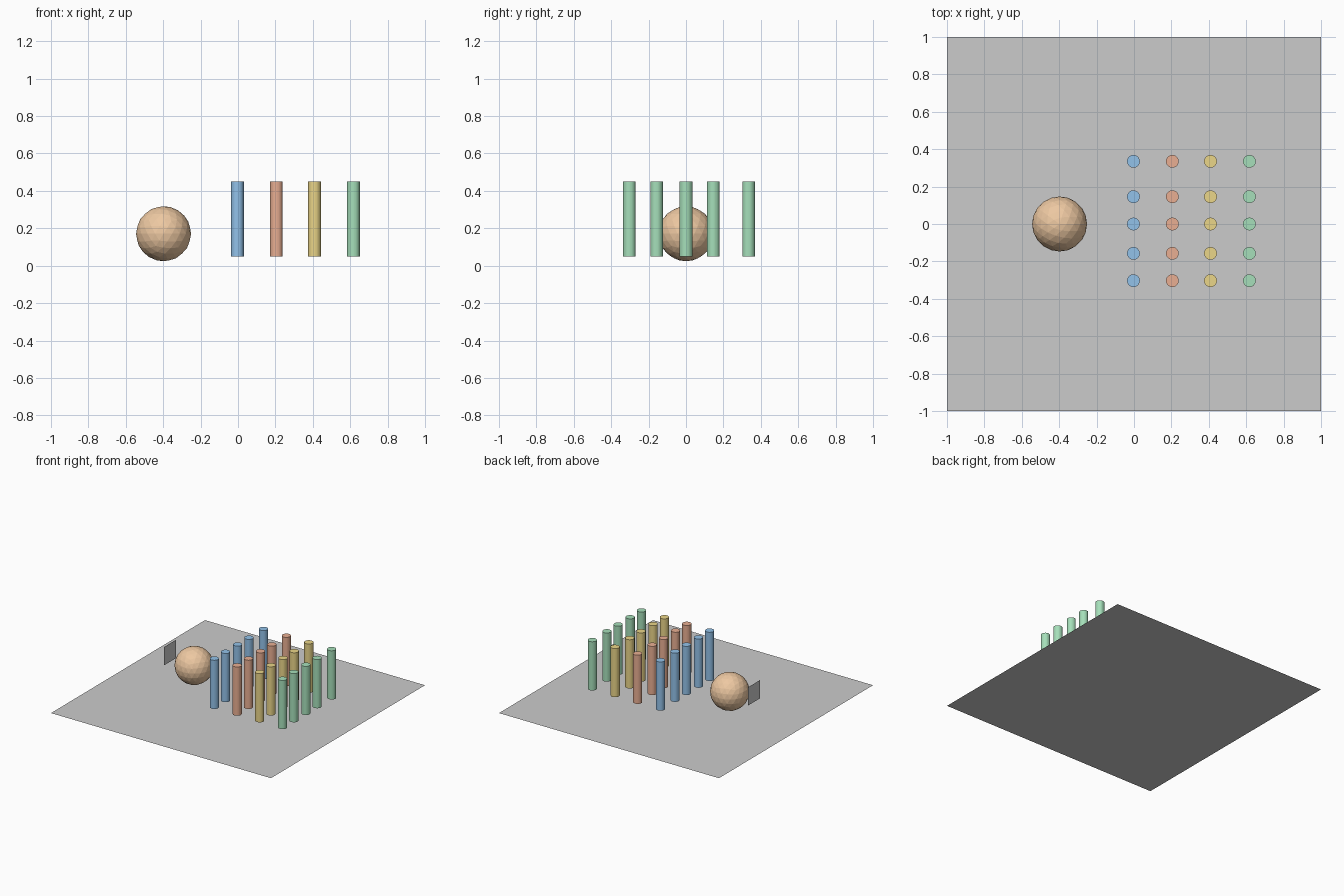
import bpy
from math import pi

if "Cube" in bpy.data.objects:
    bpy.data.objects.remove(bpy.data.objects["Cube"])


def material(name, rgb):
    mat = bpy.data.materials.new(name)
    mat.diffuse_color = (*rgb, 1)
    mat.use_nodes = True
    mat.node_tree.nodes["Principled BSDF"].inputs["Base Color"].default_value = mat.diffuse_color
    return mat


def finish(name, mat=None):
    obj = bpy.context.object
    obj.name = name
    if mat:
        obj.data.materials.append(mat)
    return obj


# Ground sheet
bpy.ops.mesh.primitive_plane_add(size=2, location=(0, 0, 0))
finish("ground_sheet")

# Small upright panel behind the ball, facing along x
bpy.ops.mesh.primitive_plane_add(size=0.15, location=(-0.618, 0, 0.217),
                                 rotation=(0, pi / 2, 0))
finish("upright_panel")

# Faceted ball
bpy.ops.mesh.primitive_ico_sphere_add(subdivisions=3, radius=0.147,
                                      location=(-0.398, 0, 0.171))
finish("ball", material("orange", (0.85, 0.58, 0.36)))

# Four coloured rows of five floating posts
rows = {
    "blue": (-0.003, (0.29, 0.54, 0.82)),
    "red": (0.205, (0.82, 0.43, 0.29)),
    "yellow": (0.409, (0.83, 0.67, 0.25)),
    "green": (0.617, (0.38, 0.74, 0.49)),
}
post_y = (-0.303, -0.157, 0.0, 0.146, 0.335)
for colour, (x, rgb) in rows.items():
    mat = material(colour, rgb)
    for i, y in enumerate(post_y, 1):
        bpy.ops.mesh.primitive_cylinder_add(vertices=32, radius=0.034, depth=0.4,
                                            location=(x, y, 0.25))
        finish(f"{colour}_post_{i}", mat)
